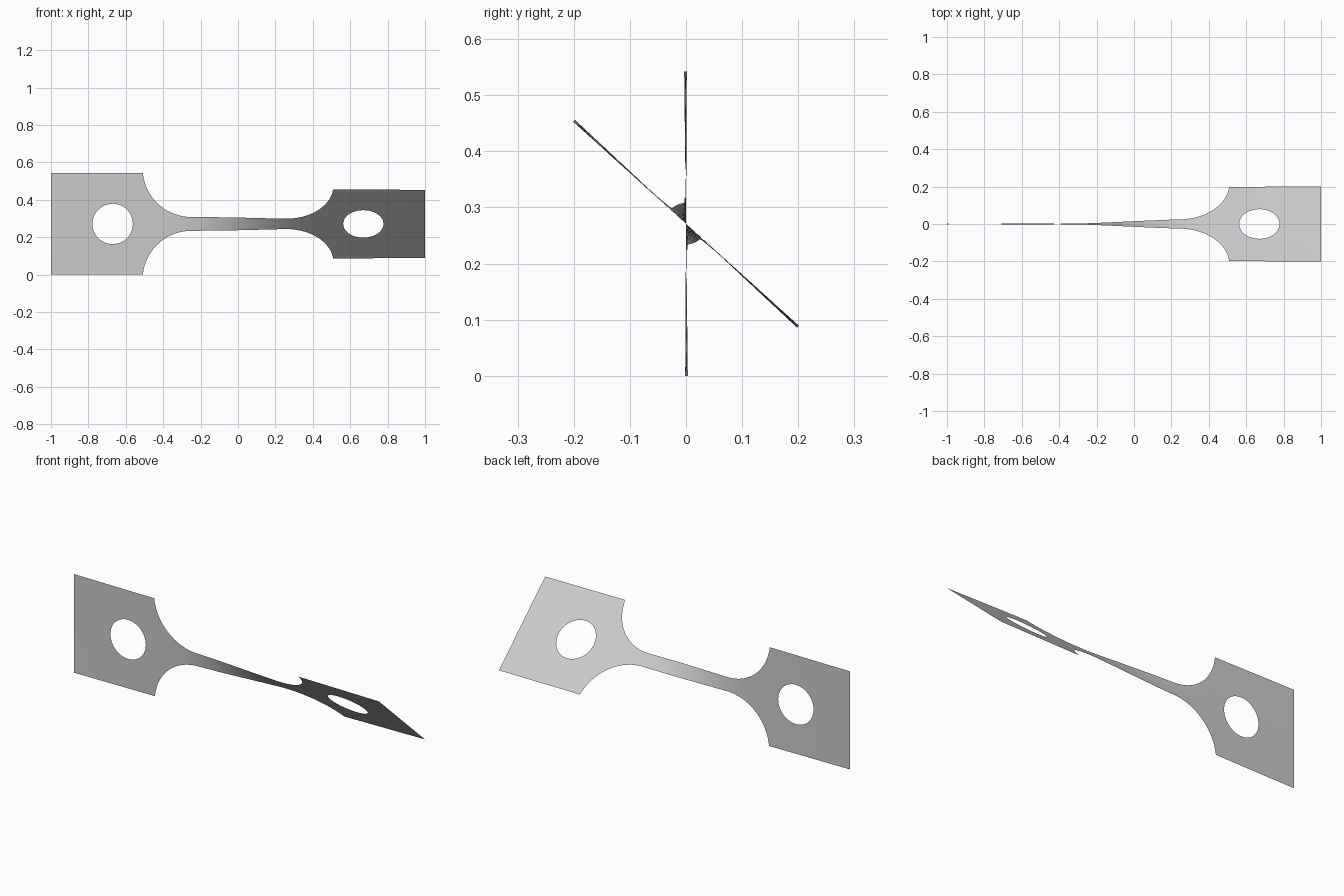
import bpy, bmesh, math
from mathutils import Vector

cube = bpy.data.objects.get("Cube")
if cube:
    bpy.data.objects.remove(cube, do_unlink=True)

HALF = 0.271            # half width of the end plates
NECK = 0.037            # half width of the narrow bar
FILLET = 0.26           # radius of the shoulder arcs
STRAIGHT = 0.25         # where the bar meets the shoulder arcs
HOLE_X, HOLE_R = 0.67, 0.108
COLS = 12               # divisions across the strip

# Shoulder arc ends where it reaches the plate width
ARC = math.acos((FILLET + NECK - HALF) / FILLET)
EDGE = STRAIGHT + FILLET * math.sin(ARC)


def twist(x):
    """Twist angle along the strip: nearly constant in plates, smooth in the bar."""
    t = min(max((x + 0.43) / 0.86, 0), 1)
    drift = math.copysign(max(abs(x) - 0.5, 0) * 2, x)
    return math.radians(0.7 + 46.2 * t * t * (3 - 2 * t) + drift)


def place(x, v):
    """Flat strip coordinates to the twisted surface."""
    a = twist(x)
    return Vector((x, -v * math.sin(a), HALF + v * math.cos(a)))


def add_grid(bm, rows, closed=False):
    """Quads between neighbouring rows of flat points."""
    verts = [[bm.verts.new(place(*p)) for p in row] for row in rows]
    for lower, upper in zip(verts, verts[1:]):
        n = len(lower)
        for i in range(n if closed else n - 1):
            j = (i + 1) % n
            bm.faces.new((lower[i], lower[j], upper[j], upper[i]))


def across(x, w):
    return [(x, w * (2 * i / COLS - 1)) for i in range(COLS + 1)]


bm = bmesh.new()

# Bar with shoulder arcs at both ends
shoulder = [(STRAIGHT + FILLET * math.sin(ARC * k / 16),
             NECK + FILLET * (1 - math.cos(ARC * k / 16))) for k in range(17)]
bar = [(STRAIGHT * k / 12, NECK) for k in range(-11, 12)]
stations = [(-x, w) for x, w in reversed(shoulder)] + bar + shoulder
add_grid(bm, [across(x, w) for x, w in stations])

# End plates, each a ring of faces between the outline and the round hole
for side in (-1, 1):
    corners = [(EDGE, -HALF), (1, -HALF), (1, HALF), (EDGE, HALF)]
    outline = []
    for (x0, v0), (x1, v1) in zip(corners, corners[1:] + corners[:1]):
        outline += [(x0 + (x1 - x0) * i / COLS, v0 + (v1 - v0) * i / COLS)
                    for i in range(COLS)]
    rim = []
    for x, v in outline:
        a = math.atan2(v, x - HOLE_X)
        rim.append((HOLE_X + HOLE_R * math.cos(a), HOLE_R * math.sin(a)))
    rows = []
    for k in range(4):
        rows.append([(side * (p[0] + (q[0] - p[0]) * k / 3), p[1] + (q[1] - p[1]) * k / 3)
                     for p, q in zip(rim, outline)])
    add_grid(bm, rows, closed=True)

# Weld into one sheet, facing the front
bmesh.ops.remove_doubles(bm, verts=bm.verts, dist=0.0005)
bmesh.ops.recalc_face_normals(bm, faces=bm.faces)
bm.normal_update()
if sum(f.normal.y * f.calc_area() for f in bm.faces) > 0:
    bmesh.ops.reverse_faces(bm, faces=bm.faces)

mesh = bpy.data.meshes.new("twisted_strip")
bm.to_mesh(mesh)
bm.free()
strip = bpy.data.objects.new("twisted_strip", mesh)
bpy.context.collection.objects.link(strip)

# Plain grey metal
grey = bpy.data.materials.new("light_grey")
grey.use_nodes = True
colour = (0.6, 0.6, 0.6, 1)
grey.diffuse_color = colour
grey.node_tree.nodes["Principled BSDF"].inputs["Base Color"].default_value = colour
mesh.materials.append(grey)

bpy.context.view_layer.objects.active = strip
strip.select_set(True)
bpy.ops.object.shade_smooth_by_angle()
